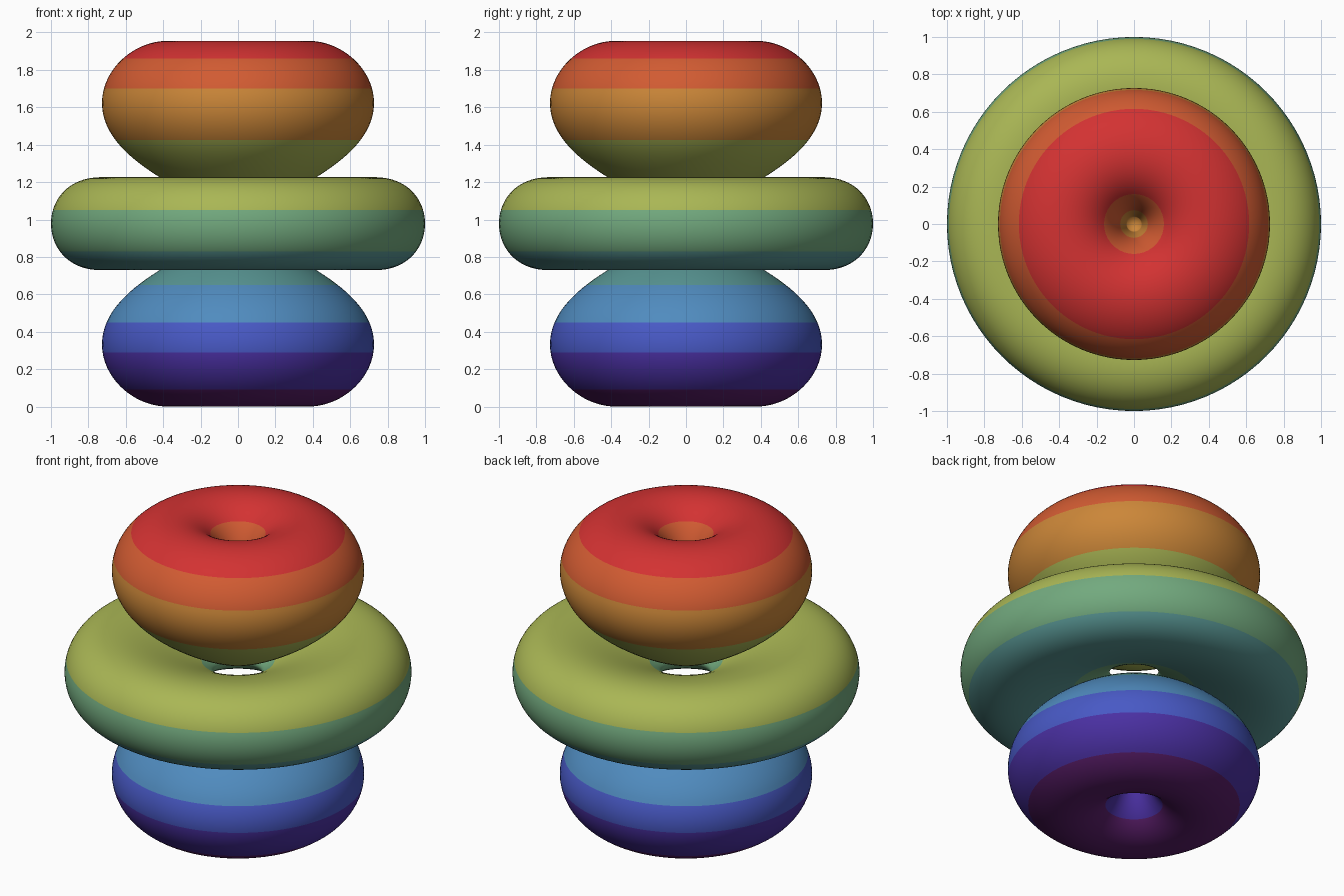
import bpy, bmesh
from math import sin, cos, pi, log, radians, acos, sqrt
from mathutils import Vector

cube = bpy.data.objects.get("Cube")
if cube:
    bpy.data.objects.remove(cube, do_unlink=True)

DECAY = 6.85            # radial falloff of the shell
PEAK = 3 / DECAY        # radius where the field is strongest
NODE = acos(sqrt(0.2))  # cone that separates lobes from ring
HOLE = 0.035            # radius where the axial dimples close

# Height bands: lower limit and colour, from top to bottom
BANDS = [
    ("red", 1.86, (0.65, 0.032, 0.032)),
    ("vermilion", 1.70, (0.64, 0.105, 0.032)),
    ("orange", 1.425, (0.60, 0.24, 0.04)),
    ("olive", 1.05, (0.40, 0.47, 0.09)),
    ("green", 0.83, (0.17, 0.40, 0.21)),
    ("teal", 0.65, (0.10, 0.31, 0.30)),
    ("blue", 0.45, (0.08, 0.26, 0.52)),
    ("royal_blue", 0.29, (0.065, 0.10, 0.56)),
    ("violet", 0.09, (0.07, 0.03, 0.37)),
    ("purple", -1.0, (0.10, 0.012, 0.14)),
]


def make_material(name, rgb):
    mat = bpy.data.materials.new(name)
    mat.use_nodes = True
    mat.diffuse_color = (*rgb, 1)
    bsdf = mat.node_tree.nodes["Principled BSDF"]
    bsdf.inputs["Base Color"].default_value = (*rgb, 1)
    bsdf.inputs["Roughness"].default_value = 0.6
    return mat


materials = [make_material(name, rgb) for name, low, rgb in BANDS]


def field(r, theta):
    """Log strength of the shell field; the surface lies at zero."""
    angular = abs(sin(theta) * (5 * cos(theta) ** 2 - 1))
    return 3 * log(r) - DECAY * (r - 1) + log(max(angular, 1e-12))


def root(fn, inside, outside):
    for _ in range(50):
        mid = (inside + outside) / 2
        if fn(mid) > 0:
            inside = mid
        else:
            outside = mid
    return inside


def section(start, middle, end, steps):
    """Closed cross-section of one lobe as (radius, height) points."""
    t0 = root(lambda t: field(PEAK, t), middle, start)
    t1 = root(lambda t: field(PEAK, t), middle, end)
    angles = [t0 + (t1 - t0) * (1 - cos(pi * i / steps)) / 2 for i in range(steps + 1)]
    outer = [(root(lambda r: field(r, t), PEAK, 2), t) for t in angles]
    inner = [(root(lambda r: field(r, t), PEAK, 0.001), t) for t in angles[1:-1]]
    return [(r * sin(t), r * cos(t)) for r, t in outer + inner[::-1]]


def lathe(name, points, closed, centre):
    bm = bmesh.new()
    verts = [bm.verts.new((x, 0, z + centre)) for x, z in points]
    pairs = list(zip(verts, verts[1:]))
    if closed:
        pairs.append((verts[-1], verts[0]))
    edges = [bm.edges.new(p) for p in pairs]
    bmesh.ops.spin(bm, geom=verts + edges, cent=(0, 0, 0), axis=(0, 0, 1),
                   angle=2 * pi, steps=96, use_merge=True)
    bmesh.ops.remove_doubles(bm, verts=bm.verts, dist=0.0002)
    # Cut crisp colour borders
    for _, low, _ in BANDS[:-1]:
        bmesh.ops.bisect_plane(bm, geom=bm.verts[:] + bm.edges[:] + bm.faces[:],
                               dist=1e-5, plane_co=(0, 0, low), plane_no=(0, 0, 1))
    bmesh.ops.recalc_face_normals(bm, faces=bm.faces)
    for face in bm.faces:
        z = face.calc_center_median().z
        face.material_index = next(i for i, b in enumerate(BANDS) if z > b[1])
        face.smooth = True
    mesh = bpy.data.meshes.new(name)
    bm.to_mesh(mesh)
    bm.free()
    for mat in materials:
        mesh.materials.append(mat)
    obj = bpy.data.objects.new(name, mesh)
    bpy.context.collection.objects.link(obj)
    return obj


# Lobe profile, closed on the axis at both dimples
lobe = [p for p in section(1e-4, radians(31), NODE, 64) if p[0] > HOLE]
lobe = [(0, lobe[0][1])] + lobe + [(0, lobe[-1][1])]
centre = max(z for x, z in lobe)

# Equatorial ring profile
ring = section(NODE, pi / 2, pi - NODE, 64)

lathe("upper_lobe", lobe, False, centre)
lathe("lower_lobe", [(x, -z) for x, z in lobe], False, centre)
lathe("middle_ring", ring, True, centre)
